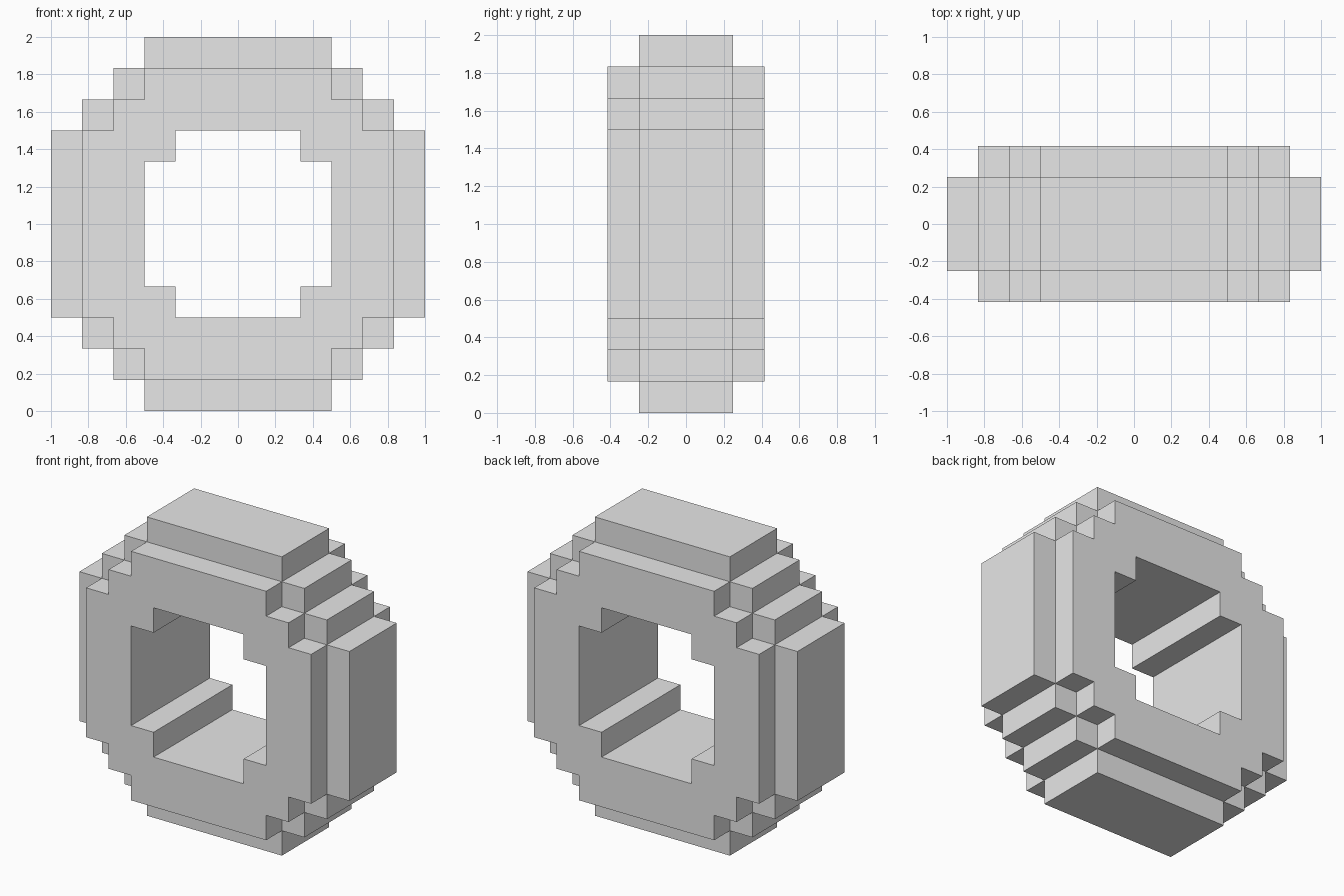
import bpy
import bmesh

cube = bpy.data.objects.get("Cube")
if cube:
    bpy.data.objects.remove(cube, do_unlink=True)

U = 1 / 6            # size of one step
CENTRE = (0, 0, 1)   # middle of the wheel

grey = bpy.data.materials.new("light grey")
colour = (0.8, 0.8, 0.8, 1)
grey.diffuse_color = colour
grey.use_nodes = True
grey.node_tree.nodes["Principled BSDF"].inputs["Base Color"].default_value = colour


def stepped_part(name, outline, half_depth, mirror_x, mirror_z):
    """Extrude an x/z outline (in steps) along y and mirror it about the wheel centre."""
    bm = bmesh.new()
    face = bm.faces.new([bm.verts.new((x * U, -half_depth * U, z * U)) for x, z in outline])
    new = bmesh.ops.extrude_face_region(bm, geom=[face], use_keep_orig=True)["geom"]
    moved = [v for v in new if isinstance(v, bmesh.types.BMVert)]
    bmesh.ops.translate(bm, verts=moved, vec=(0, 2 * half_depth * U, 0))
    bmesh.ops.recalc_face_normals(bm, faces=bm.faces)
    # Open the faces on the mirror planes so that the halves weld together
    seams = [f for f in bm.faces
             if (mirror_x and all(abs(v.co.x) < 1e-5 for v in f.verts))
             or (mirror_z and all(abs(v.co.z) < 1e-5 for v in f.verts))]
    bmesh.ops.delete(bm, geom=seams, context="FACES")
    mesh = bpy.data.meshes.new(name)
    bm.to_mesh(mesh)
    bm.free()
    mesh.materials.append(grey)
    obj = bpy.data.objects.new(name, mesh)
    obj.location = CENTRE
    bpy.context.collection.objects.link(obj)
    mod = obj.modifiers.new("Mirror", "MIRROR")
    mod.use_axis = (mirror_x, False, mirror_z)
    return obj


def box(x0, x1, z0, z1):
    return [(x0, z0), (x1, z0), (x1, z1), (x0, z1)]


# Wide ring with a stepped rim and a stepped hole, drawn as one quarter
hole = [(0, 3), (2, 3), (2, 2), (3, 2), (3, 0)]
rim = [(5, 0), (5, 3), (4, 3), (4, 4), (3, 4), (3, 5), (0, 5)]
stepped_part("wheel_ring", hole + rim, 2.5, True, True)

# Narrower tread blocks around the rim
stepped_part("tread_top_bottom", box(0, 3, 5, 6), 1.5, True, True)
stepped_part("tread_sides", box(5, 6, 0, 3), 1.5, True, True)
stepped_part("tread_upper_corners", box(3, 4, 4, 5), 1.5, True, True)
stepped_part("tread_lower_corners", box(4, 5, 3, 4), 1.5, True, True)
